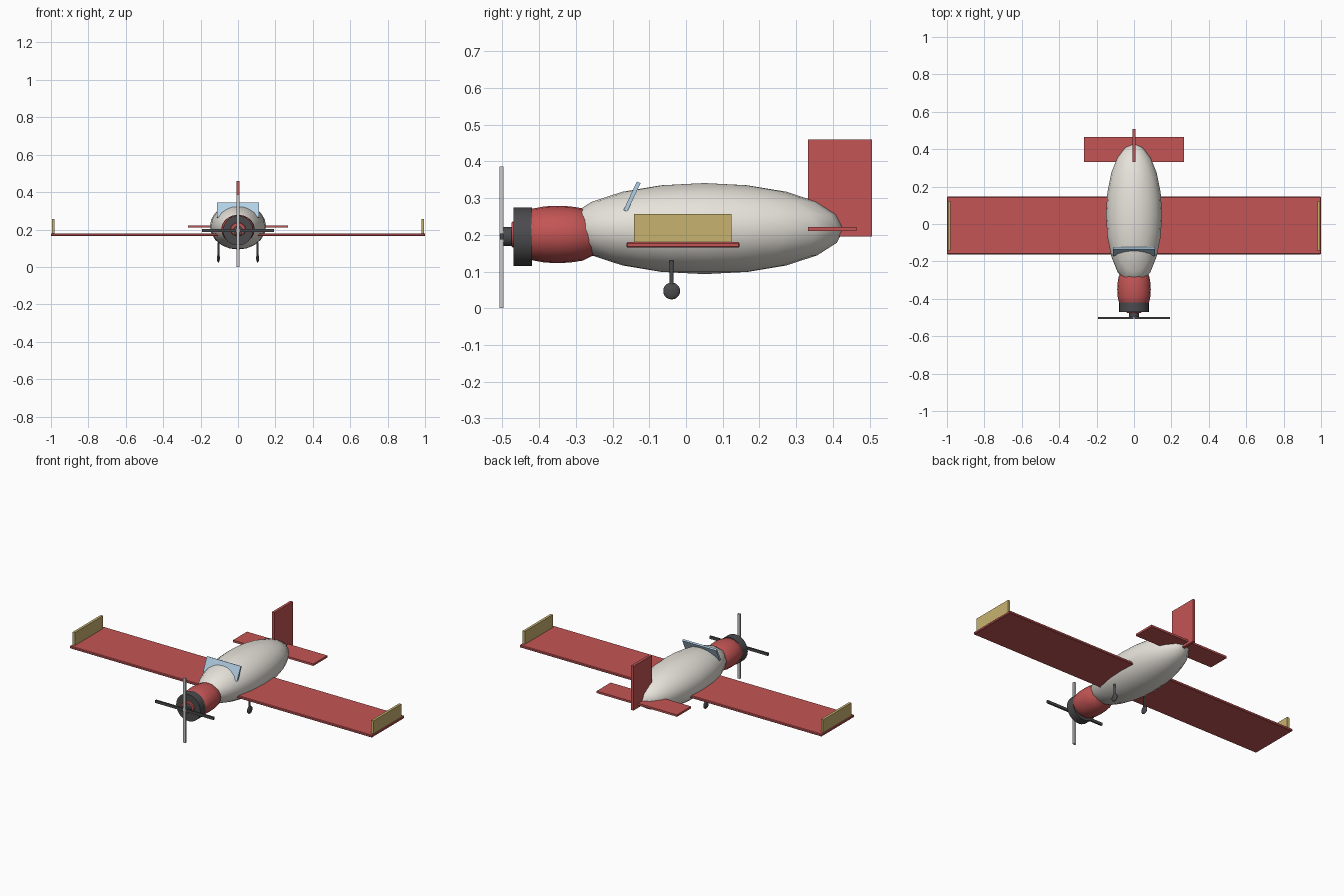
import bpy, bmesh, math
from mathutils import Matrix

if "Cube" in bpy.data.objects:
    bpy.data.objects.remove(bpy.data.objects["Cube"])


def material(name, rgb):
    m = bpy.data.materials.new(name)
    m.diffuse_color = (*rgb, 1)
    m.use_nodes = True
    m.node_tree.nodes["Principled BSDF"].inputs["Base Color"].default_value = m.diffuse_color
    return m


RED = material("red", (0.55, 0.09, 0.09))
CREAM = material("cream", (0.80, 0.77, 0.71))
GOLD = material("gold", (0.58, 0.45, 0.16))
DARK = material("dark", (0.07, 0.07, 0.075))
GLASS = material("glass", (0.45, 0.63, 0.80))
STEEL = material("steel", (0.55, 0.55, 0.55))


def finish(name, bm, mat, smooth=False):
    bmesh.ops.recalc_face_normals(bm, faces=bm.faces)
    me = bpy.data.meshes.new(name)
    bm.to_mesh(me)
    bm.free()
    me.materials.append(mat)
    ob = bpy.data.objects.new(name, me)
    bpy.context.collection.objects.link(ob)
    if smooth:
        bpy.context.view_layer.objects.active = ob
        ob.select_set(True)
        bpy.ops.object.shade_smooth_by_angle(angle=math.radians(40))
        ob.select_set(False)
    return ob


def box(name, x, y, z, mat, bevel=0.0):
    """Box from (min, max) ranges."""
    bm = bmesh.new()
    bmesh.ops.create_cube(bm, size=1)
    for v in bm.verts:
        v.co = [(r[0] + r[1]) / 2 + c * (r[1] - r[0]) for r, c in zip((x, y, z), v.co)]
    if bevel:
        bmesh.ops.bevel(bm, geom=bm.edges[:], offset=bevel, segments=1, affect='EDGES')
    return finish(name, bm, mat)


def ellipsoid(name, centre, radii, mat, u=20, v=10):
    bm = bmesh.new()
    bmesh.ops.create_uvsphere(bm, u_segments=u, v_segments=v, radius=1)
    bm.transform(Matrix.Translation(centre) @ Matrix.Diagonal((*radii, 1)))
    return finish(name, bm, mat, True)


def lathe_y(name, profile, z, mat, sx=1.0, n=20):
    """Capped turned body along y from (y, radius) pairs."""
    bm = bmesh.new()
    rings = [[bm.verts.new((sx * r * math.cos(2 * math.pi * i / n), y,
                            z + r * math.sin(2 * math.pi * i / n))) for i in range(n)]
             for y, r in profile]
    for a, b in zip(rings, rings[1:]):
        for i in range(n):
            j = (i + 1) % n
            bm.faces.new((a[i], a[j], b[j], b[i]))
    bm.faces.new(rings[0])
    bm.faces.new(rings[-1])
    return finish(name, bm, mat, True)


# Fuselage and nose
ellipsoid("fuselage", (0, 0.05, 0.217), (0.15, 0.38, 0.124), CREAM)
lathe_y("nose", [(-0.475, 0.033), (-0.42, 0.07), (-0.385, 0.0765), (-0.35, 0.078),
                 (-0.315, 0.0765), (-0.28, 0.071), (-0.22, 0.04)], 0.201, RED, sx=1.15)
lathe_y("engine_cowl", [(-0.47, 0.08), (-0.42, 0.08)], 0.195, DARK, n=24)
lathe_y("propeller_hub", [(-0.497, 0.026), (-0.465, 0.026)], 0.195, DARK)

# Propeller blades
box("propeller_vertical", (-0.008, 0.008), (-0.508, -0.497), (0, 0.386), STEEL)
box("propeller_horizontal", (-0.193, 0.193), (-0.507, -0.497), (0.187, 0.203), DARK)

# Wing with end plates
box("wing", (-1, 1), (-0.162, 0.146), (0.165, 0.18), RED, 0.003)
for side, s in (("left", -1), ("right", 1)):
    box(side + "_end_plate", sorted((s * 0.98, s * 0.995)), (-0.141, 0.124), (0.172, 0.257), GOLD)

# Tail surfaces
box("tail_fin", (-0.008, 0.008), (0.332, 0.507), (0.195, 0.46), RED)
box("tailplane", (-0.266, 0.266), (0.332, 0.465), (0.21, 0.222), RED)

# Windshield leaning back
screen = box("windshield", (-0.112, 0.112), (-0.0055, 0.0055), (-0.043, 0.043), GLASS)
screen.location = (0, -0.147, 0.304)
screen.rotation_euler.x = -math.radians(25)

# Landing gear
for side, s in (("left", -1), ("right", 1)):
    bm = bmesh.new()
    bmesh.ops.create_cone(bm, cap_ends=True, segments=12, radius1=0.0055, radius2=0.0055,
                          depth=0.085, matrix=Matrix.Translation((s * 0.105, -0.039, 0.088)))
    finish(side + "_gear_leg", bm, DARK, True)
    ellipsoid(side + "_wheel", (s * 0.105, -0.039, 0.047), (0.008, 0.023, 0.023), DARK, 16, 10)
